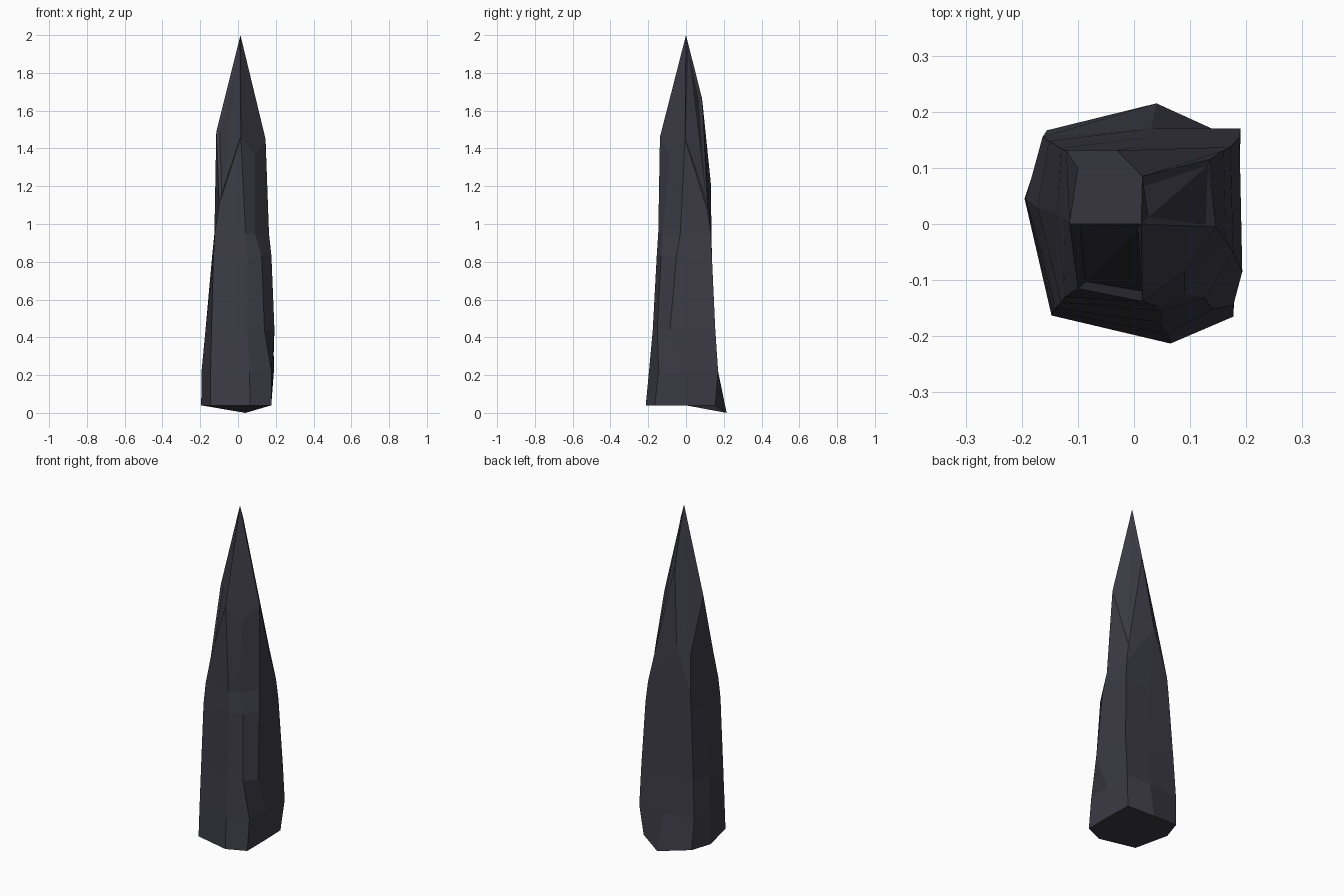
import bpy, bmesh

if "Cube" in bpy.data.objects:
    bpy.data.objects.remove(bpy.data.objects["Cube"])

# One dark slate colour
slate = bpy.data.materials.new("dark slate")
slate.diffuse_color = (0.045, 0.044, 0.060, 1)
slate.use_nodes = True
slate.node_tree.nodes["Principled BSDF"].inputs["Base Color"].default_value = slate.diffuse_color

# Cross-sections, anticlockwise from the right:
# right, back right, back, back left, left, front left, front, front right
RINGS = [
    (0.04, [(.176, 0), (.172, .155), (.04, .215, 0), (-.155, .167),
            (-.195, .045), (-.147, -.163), (.065, -.213), (.177, -.165)]),
    (0.22, [(.186, 0), (.190, .170), (.03, .17), (-.163, .155),
            (-.193, .045), (-.145, -.156), (.06, -.196), (.177, -.145)]),
    (0.44, [(.193, -.085), (.188, .155), (.03, .155), (-.152, .148),
            (-.172, .03), (-.14, -.15), (.05, -.176), (.14, -.152)]),
    (0.83, [(.177, -.05), (.172, .137), (0, .137), (-.13, .135),
            (-.137, .02), (-.13, -.14), (.05, -.155), (.125, -.132)]),
    (0.95, [(.164, -.03), (.160, .131), (-.03, .131, 1.22), (-.121, .131),
            (-.125, .01), (-.123, -.13), (.04, -.147), (.09, -.125)]),
]
# Tip shoulder: heights follow the four sloping tip planes
APEX = (.013, 0, 2)
SHOULDER = [(.146, -.005), (.135, .115), (.015, .085), (-.1, .1),
            (-.115, 0), (-.1, -.115), (.015, -.138), (.09, -.085)]


def tip_height(x, y):
    return 2 - 4 * abs(x - APEX[0]) - 3.85 * abs(y)


# Loft the spire
bm = bmesh.new()
loops = [[bm.verts.new((p[0], p[1], p[2] if len(p) > 2 else z)) for p in pts]
         for z, pts in RINGS]
loops.append([bm.verts.new((x, y, tip_height(x, y))) for x, y in SHOULDER])
bm.faces.new(loops[0][::-1])
for lo, hi in zip(loops, loops[1:]):
    for i in range(8):
        j = (i + 1) % 8
        bm.faces.new((lo[i], lo[j], hi[j], hi[i]))

top, apex = loops[-1], bm.verts.new(APEX)
tip = [bm.faces.new((top[i], top[(i + 1) % 8], apex)) for i in range(8)]
bm.normal_update()

# Shallow chipped recesses on the back-right and front-left tip planes
for pair in (tip[0:2], tip[4:6]):
    bmesh.ops.inset_region(bm, faces=pair, thickness=.014, depth=-.012,
                           use_even_offset=True)

bmesh.ops.recalc_face_normals(bm, faces=bm.faces)
mesh = bpy.data.meshes.new("rock_spire")
bm.to_mesh(mesh)
bm.free()
mesh.materials.append(slate)
bpy.context.collection.objects.link(bpy.data.objects.new("rock_spire", mesh))
